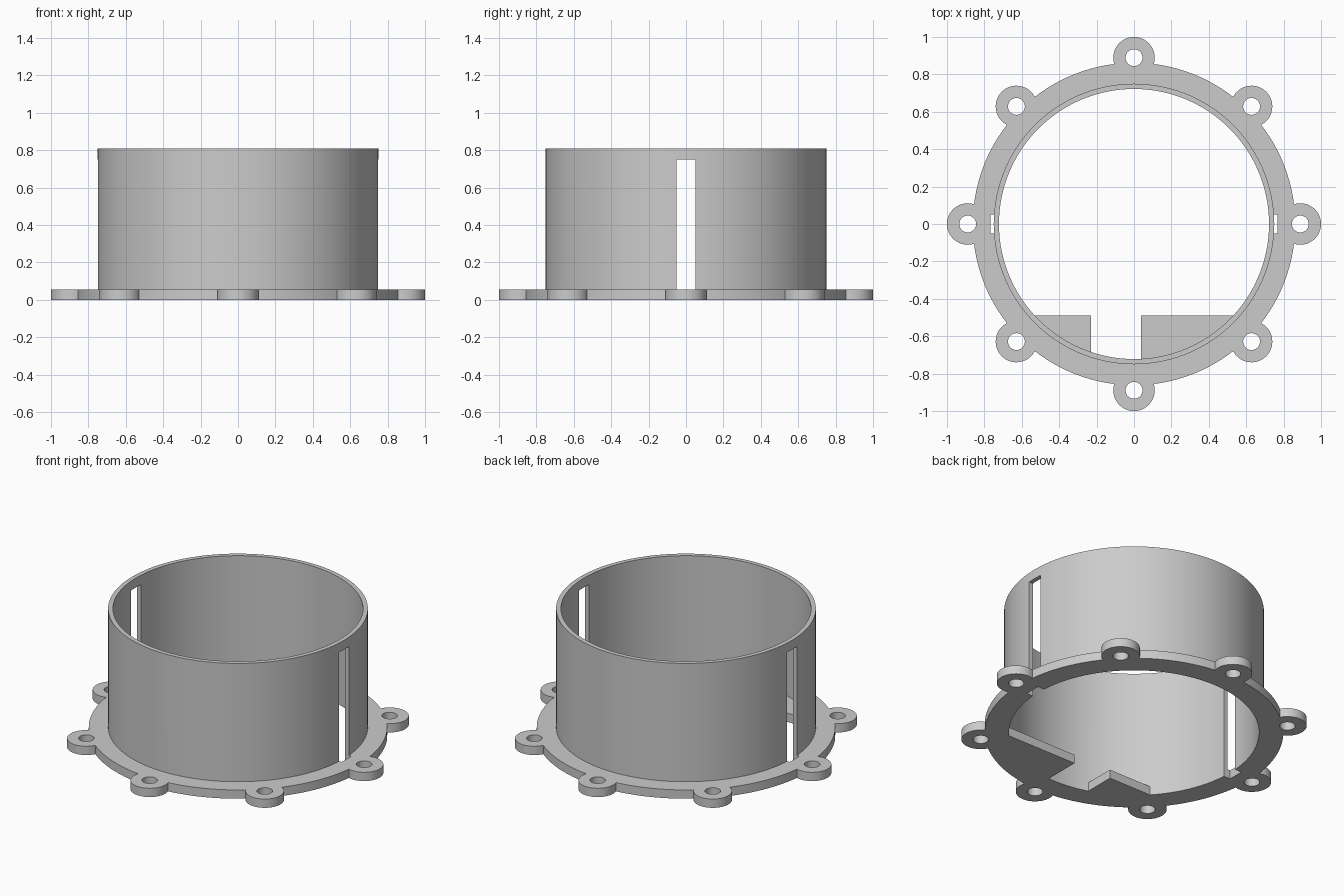
import bpy, bmesh, math

if "Cube" in bpy.data.objects:
    bpy.data.objects.remove(bpy.data.objects["Cube"])

FLANGE_Z, WALL_Z = 0.056, 0.81
BORE_R, WALL_R, FLANGE_R = 0.722, 0.75, 0.862
EAR_R, EAR_AT, HOLE_R = 0.111, 0.889, 0.045

grey = bpy.data.materials.new("light grey")
grey.diffuse_color = (0.6, 0.6, 0.6, 1)
grey.use_nodes = True
grey.node_tree.nodes["Principled BSDF"].inputs["Base Color"].default_value = grey.diffuse_color


def arc(r, a0, a1, n, cx=0, cy=0):
    """Points along an arc, both ends included."""
    return [(cx + r * math.cos(a0 + (a1 - a0) * i / n),
             cy + r * math.sin(a0 + (a1 - a0) * i / n)) for i in range(n + 1)]


def circle(r, n, cx=0, cy=0):
    return arc(r, 0, math.tau, n, cx, cy)[:-1]


def prism(name, pts, z0, z1):
    """Extrude a flat outline from z0 to z1."""
    bm = bmesh.new()
    face = bm.faces.new([bm.verts.new((x, y, z0)) for x, y in pts])
    ext = bmesh.ops.extrude_face_region(bm, geom=[face])
    top = [v for v in ext["geom"] if isinstance(v, bmesh.types.BMVert)]
    bmesh.ops.translate(bm, verts=top, vec=(0, 0, z1 - z0))
    bmesh.ops.recalc_face_normals(bm, faces=bm.faces)
    me = bpy.data.meshes.new(name)
    bm.to_mesh(me)
    bm.free()
    me.materials.append(grey)
    ob = bpy.data.objects.new(name, me)
    bpy.context.collection.objects.link(ob)
    return ob


def combine(target, other, operation):
    """Apply a boolean and remove the operand."""
    mod = target.modifiers.new(operation, "BOOLEAN")
    mod.operation, mod.solver, mod.object = operation, "EXACT", other
    bpy.context.view_layer.objects.active = target
    bpy.ops.object.modifier_apply(modifier=mod.name)
    bpy.data.objects.remove(other)


# Mounting flange with the round wall standing on it
body = prism("flanged_collar", circle(FLANGE_R, 120), 0, FLANGE_Z)
combine(body, prism("wall", circle(WALL_R, 120), 0.02, WALL_Z), "UNION")

# Eight screw ears
centres = [(EAR_AT * math.cos(k * math.pi / 4), EAR_AT * math.sin(k * math.pi / 4))
           for k in range(8)]
for c in centres:
    combine(body, prism("ear", circle(EAR_R, 48, *c), 0, FLANGE_Z), "UNION")

# Bore and screw holes
combine(body, prism("bore", circle(BORE_R, 120), -0.1, 1), "DIFFERENCE")
for c in centres:
    combine(body, prism("hole", circle(HOLE_R, 32, *c), -0.1, 0.2), "DIFFERENCE")

# Tall side slots, running down through the flange
for s in (-1, 1):
    slot = [(s * x, y) for x, y in ((0.65, -0.05), (0.766, -0.05), (0.766, 0.05), (0.65, 0.05))]
    combine(body, prism("slot", slot, -0.1, 0.75), "DIFFERENCE")

# Two floor ledges at the front, with an off-centre gap between them
R, Y = 0.79, -0.49
for s, gap in ((1, 0.037), (-1, 0.23)):
    outline = [(gap, Y)] + arc(R, -math.acos(gap / R), math.asin(Y / R), 16)
    ledge = prism("ledge", [(s * x, y) for x, y in outline], 0, FLANGE_Z)
    combine(body, ledge, "UNION")

# Smooth round faces, crisp edges
bpy.ops.object.select_all(action="DESELECT")
body.select_set(True)
bpy.context.view_layer.objects.active = body
bpy.ops.object.shade_smooth_by_angle(angle=math.radians(30))
